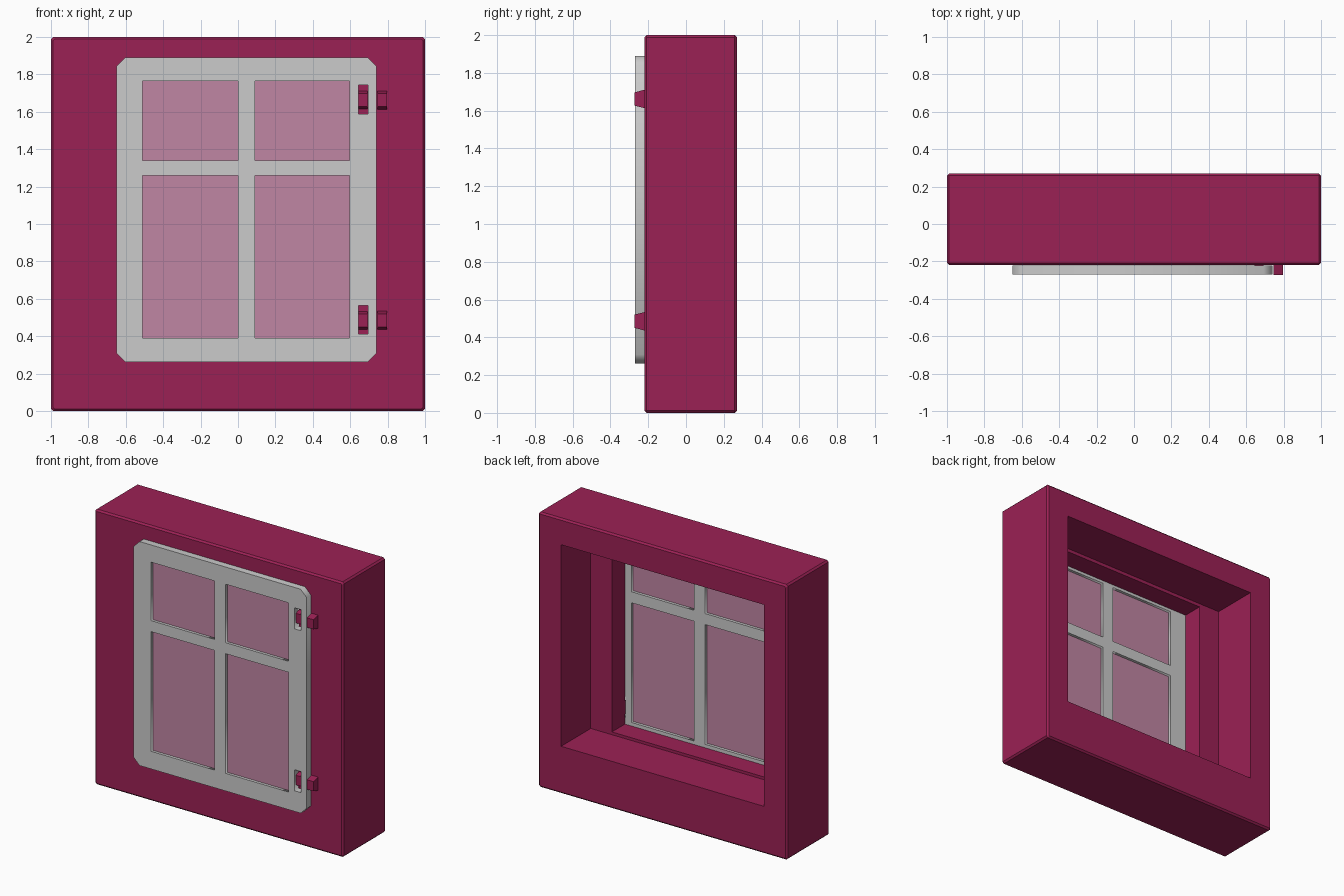
import bpy
import bmesh

if "Cube" in bpy.data.objects:
    bpy.data.objects.remove(bpy.data.objects["Cube"])


def material(name, rgb):
    m = bpy.data.materials.new(name)
    m.diffuse_color = (*rgb, 1)
    m.use_nodes = True
    m.node_tree.nodes["Principled BSDF"].inputs["Base Color"].default_value = m.diffuse_color
    return m


RED = material("painted_red", (0.33, 0.015, 0.09))
PINK = material("pink_glass", (0.53, 0.24, 0.37))


def chamfer_rect(x0, x1, z0, z1, c):
    return [(x0 + c, z0), (x1 - c, z0), (x1, z0 + c), (x1, z1 - c),
            (x1 - c, z1), (x0 + c, z1), (x0, z1 - c), (x0, z0 + c)]


def add_mesh(name, bm, mat=None):
    bmesh.ops.remove_doubles(bm, verts=bm.verts, dist=1e-5)
    bmesh.ops.recalc_face_normals(bm, faces=bm.faces)
    me = bpy.data.meshes.new(name)
    bm.to_mesh(me)
    bm.free()
    if mat:
        me.materials.append(mat)
    ob = bpy.data.objects.new(name, me)
    bpy.context.collection.objects.link(ob)
    return ob


def loft(name, rings, mat, closed=False):
    """Join rectangular rings (x0, x1, z0, z1, chamfer, y) front to back."""
    bm = bmesh.new()
    loops = [[bm.verts.new((x, r[5], z)) for x, z in chamfer_rect(*r[:5])]
             for r in rings]
    pairs = list(zip(loops, loops[1:]))
    if closed:
        pairs.append((loops[-1], loops[0]))
    else:
        bm.faces.new(loops[0])
        bm.faces.new(loops[-1])
    for a, b in pairs:
        for i in range(8):
            j = (i + 1) % 8
            bm.faces.new((a[i], a[j], b[j], b[i]))
    return add_mesh(name, bm, mat)


# Wall frame: bevelled outside, stepped opening inside
B = 0.012
HOLE = (-0.645, 0.645, 0.365, 1.785, 0)
RECESS = (-0.815, 0.815, 0.345, 1.81, 0)
INSET = (-1 + B, 1 - B, B, 2 - B, B / 2)
OUTER = (-1, 1, 0, 2, B)
loft("wall_frame", [HOLE + (-0.22,), INSET + (-0.22,), OUTER + (-0.22 + B,),
                    OUTER + (0.27 - B,), INSET + (0.27,), RECESS + (0.27,),
                    RECESS + (-0.07,), HOLE + (-0.07,)], RED, closed=True)

# Window sash: chamfered outline with pane openings and hinge slots
PANES = [(x0, x1, z0, z1) for x0, x1 in ((-0.51, 0.0), (0.09, 0.595))
         for z0, z1 in ((0.39, 1.26), (1.34, 1.765))]
HINGES = (0.485, 1.662)
SLOTS = [(0.643, 0.695, z - 0.073, z + 0.08) for z in HINGES]

outlines = [chamfer_rect(-0.65, 0.74, 0.262, 1.89, 0.047)]
outlines += [[(a, c), (b, c), (b, d), (a, d)] for a, b, c, d in PANES + SLOTS]
curve = bpy.data.curves.new("sash_outline", 'CURVE')
curve.dimensions = '2D'
curve.fill_mode = 'BOTH'
curve.extrude = 0.0245
for pts in outlines:
    s = curve.splines.new('POLY')
    s.points.add(len(pts) - 1)
    for p, (x, z) in zip(s.points, pts):
        p.co = (x, z, 0, 1)
    s.use_cyclic_u = True
sash = bpy.data.objects.new("window_sash", curve)
bpy.context.collection.objects.link(sash)
sash.rotation_euler.x = 1.5707963
sash.location.y = -0.2455
bpy.context.view_layer.objects.active = sash
sash.select_set(True)
bpy.ops.object.convert(target='MESH')

# Glass panes, set mid-depth in the sash
for a, b, c, d in PANES:
    loft("glass_pane", [(a, b, c, d, 0, -0.249), (a, b, c, d, 0, -0.242)], PINK)

# Hinges: a tapered lug on the frame and a smaller one in each sash slot
for z in HINGES:
    for name, x0, x1, y in (("hinge_lug", 0.746, 0.797, -0.272),
                            ("hinge_pin", 0.645, 0.693, -0.256)):
        loft(name, [(x0, x1, z - 0.035, z + 0.035, 0, y),
                    (x0, x1, z - 0.05, z + 0.05, 0, -0.215)], RED)
